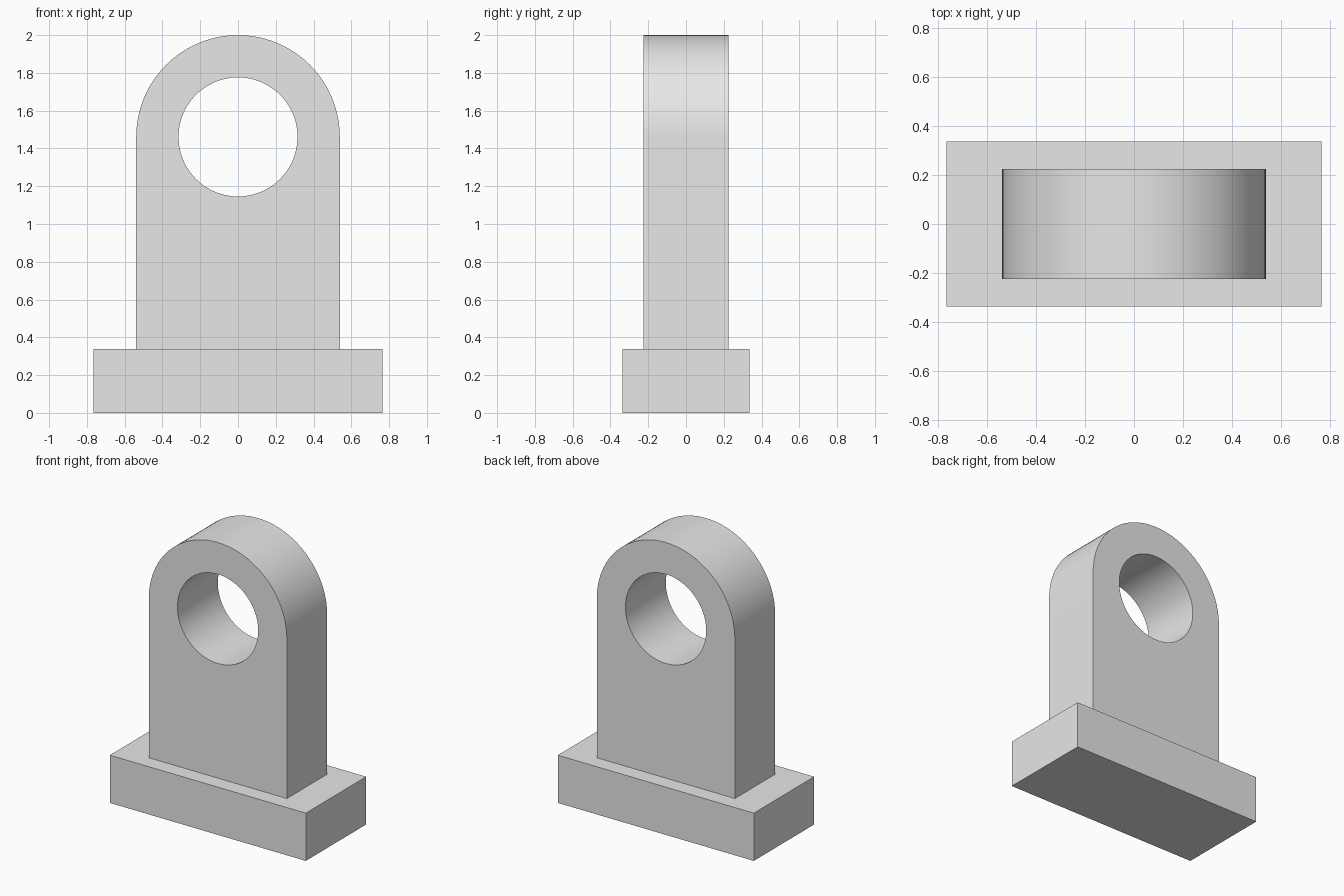
import bpy
import bmesh
from math import cos, sin, pi, radians
from mathutils import Matrix

if "Cube" in bpy.data.objects:
    bpy.data.objects.remove(bpy.data.objects["Cube"], do_unlink=True)

BASE_SIZE = (1.53, 0.673, 0.337)
LUG_RADIUS, LUG_DEPTH = 0.539, 0.45
HOLE_RADIUS, HOLE_Z = 0.315, 1.461
SEGMENTS = 96

grey = bpy.data.materials.new("light grey")
grey.use_nodes = True
grey.diffuse_color = (0.8, 0.8, 0.8, 1)
grey.node_tree.nodes["Principled BSDF"].inputs["Base Color"].default_value = (0.8, 0.8, 0.8, 1)


def arc(radius, sweep, steps):
    """Points around the hole centre, starting from +x."""
    return [(radius * cos(sweep * i / steps), HOLE_Z + radius * sin(sweep * i / steps))
            for i in range(steps + 1)]


def add_object(name, mesh):
    obj = bpy.data.objects.new(name, mesh)
    bpy.context.collection.objects.link(obj)
    mesh.materials.clear()
    mesh.materials.append(grey)
    return obj


# Base: plain rectangular block
bm = bmesh.new()
bmesh.ops.create_cube(bm, size=1)
bmesh.ops.scale(bm, vec=BASE_SIZE, verts=bm.verts)
bmesh.ops.translate(bm, vec=(0, 0, BASE_SIZE[2] / 2), verts=bm.verts)
base_mesh = bpy.data.meshes.new("base")
bm.to_mesh(base_mesh)
bm.free()
add_object("base", base_mesh)

# Upright lug: arched outline with a round hole, filled and extruded
profile = bpy.data.curves.new("lug_profile", "CURVE")
profile.dimensions = "2D"
profile.fill_mode = "BOTH"
profile.extrude = LUG_DEPTH / 2
foot = BASE_SIZE[2]
outline = arc(LUG_RADIUS, pi, SEGMENTS // 2) + [(-LUG_RADIUS, foot), (LUG_RADIUS, foot)]
hole = arc(HOLE_RADIUS, 2 * pi, SEGMENTS)[:-1]
for points in (outline, hole):
    spline = profile.splines.new("POLY")
    spline.points.add(len(points) - 1)
    spline.use_cyclic_u = True
    for point, (x, z) in zip(spline.points, points):
        point.co = (x, z, 0, 1)

helper = bpy.data.objects.new("lug_profile", profile)
bpy.context.collection.objects.link(helper)
bpy.context.view_layer.update()
lug_mesh = bpy.data.meshes.new_from_object(
    helper.evaluated_get(bpy.context.evaluated_depsgraph_get()))
bpy.data.objects.remove(helper, do_unlink=True)

# Stand the lug up and weld its caps to its walls
bm = bmesh.new()
bm.from_mesh(lug_mesh)
bmesh.ops.transform(bm, matrix=Matrix.Rotation(pi / 2, 4, "X"), verts=bm.verts)
bmesh.ops.remove_doubles(bm, verts=bm.verts, dist=0.0001)
bmesh.ops.recalc_face_normals(bm, faces=bm.faces)
bm.to_mesh(lug_mesh)
bm.free()
lug = add_object("upright_lug", lug_mesh)

# Smooth the arch and bore, keep the rims sharp
bpy.ops.object.select_all(action="DESELECT")
lug.select_set(True)
bpy.context.view_layer.objects.active = lug
bpy.ops.object.shade_smooth_by_angle(angle=radians(30))
